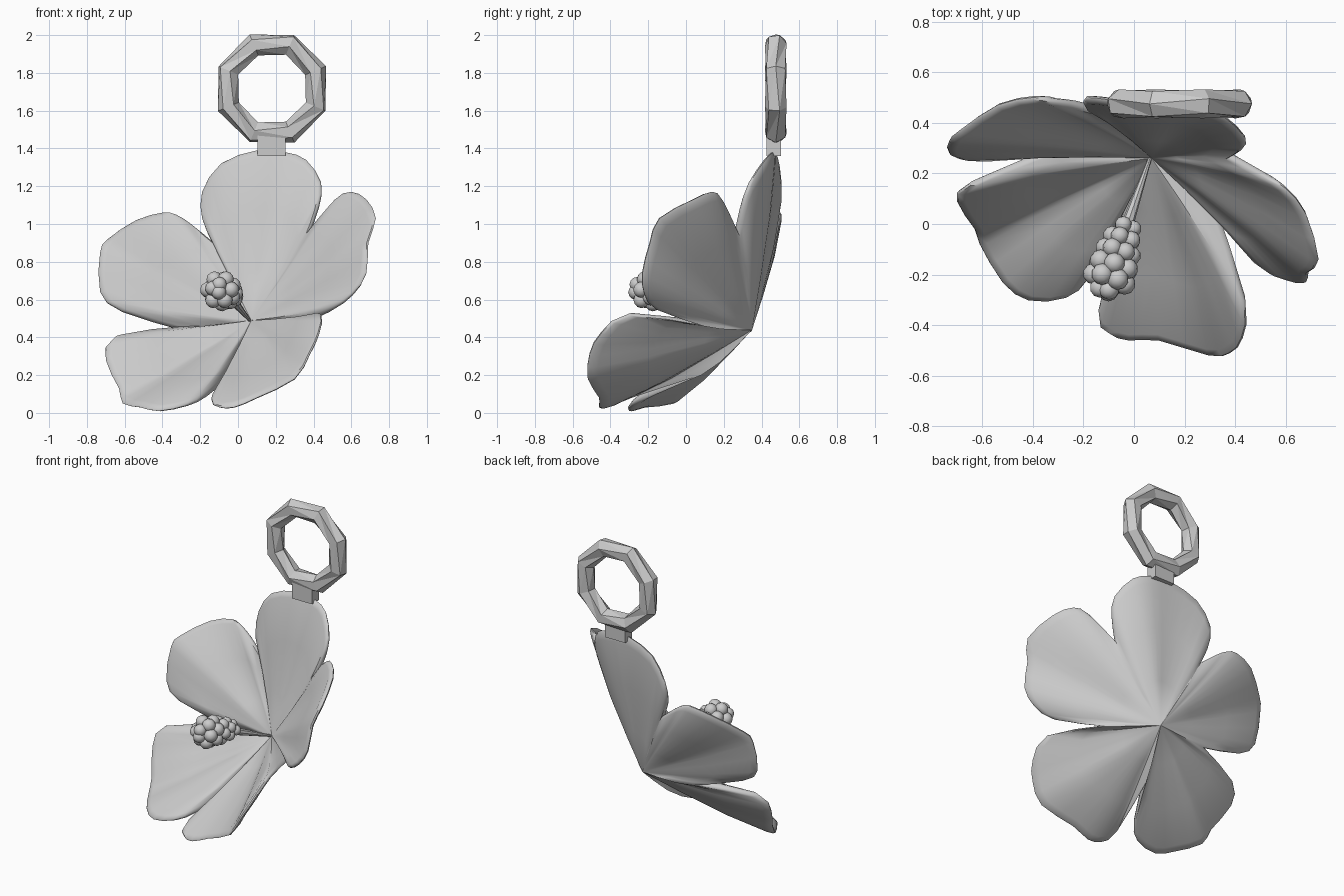
import bpy, bmesh, math
from mathutils import Vector, Matrix

if "Cube" in bpy.data.objects:
    bpy.data.objects.remove(bpy.data.objects["Cube"])

AXIS = Vector((-.26, -.77, .58)).normalized()      # direction the bloom faces


def add_object(name, bm, smooth=None):
    bmesh.ops.recalc_face_normals(bm, faces=bm.faces)
    me = bpy.data.meshes.new(name)
    bm.to_mesh(me)
    bm.free()
    ob = bpy.data.objects.new(name, me)
    bpy.context.collection.objects.link(ob)
    if smooth:
        me.shade_smooth()
        me.set_sharp_from_angle(angle=math.radians(smooth))
    return ob


# Petal outlines: each starts at the notch before the petal
petals = [
    [(-.14, .45, .91), (-.19, .47, 1.03), (-.19, .50, 1.17), (-.09, .49, 1.32), (.10, .47, 1.39),
     (.25, .46, 1.38), (.36, .42, 1.34), (.44, .34, 1.22), (.43, .30, 1.10)],
    [(.38, .27, .96), (.52, .19, 1.13), (.60, .14, 1.17), (.68, .04, 1.13), (.73, -.14, 1.03),
     (.69, -.19, .90), (.68, -.23, .74), (.61, -.22, .63), (.50, -.16, .55)],
    [(.32, .07, .47), (.44, -.30, .52), (.43, -.45, .42), (.38, -.51, .31), (.30, -.52, .18),
     (.10, -.46, .08), (-.02, -.46, .03), (-.10, -.43, .03), (-.14, -.34, .07)],
    [(-.04, .055, .20), (-.17, -.20, .09), (-.27, -.29, .04), (-.42, -.30, .01), (-.52, -.23, .03),
     (-.61, -.08, .05), (-.63, -.02, .13), (-.70, .09, .28), (-.65, .16, .40)],
    [(-.31, .30, .445), (-.62, .26, .54), (-.73, .28, .64), (-.73, .33, .85), (-.69, .37, .92),
     (-.54, .47, 1.02), (-.40, .50, 1.06), (-.33, .49, 1.05), (-.25, .48, 1.0)],
]


def smooth_outline(pts):
    """Rounded path through the points, ends kept sharp, last point left off."""
    p = [Vector(q) for q in pts]
    p = [p[0]] + p + [p[-1]]
    out = []
    for i in range(1, len(p) - 2):
        a, b, c, d = p[i - 1:i + 3]
        out += [b, (b + c) / 2 + (b + c - a - d) / 16]
    return out


rim = []
for i, petal in enumerate(petals):
    rim += smooth_outline(petal + [petals[(i + 1) % 5][0]])

# Flower: front and back shells meeting in a rounded rim
front, back = Vector((.07, .26, .49)), Vector((.08, .35, .44))
bm = bmesh.new()
tip_f, tip_b = bm.verts.new(front), bm.verts.new(back)
# (apex, fraction outward, offset along the axis)
layers = [(front, .3, -.005), (front, .65, .0), (front, .95, .018), (front, .99, .010),
          (back, .99, -.010), (back, .95, -.018), (back, .65, -.028), (back, .3, -.016)]
rings = [[bm.verts.new(a.lerp(p, t) + AXIS * o) for p in rim] for a, t, o in layers]
rings.insert(4, [bm.verts.new(p) for p in rim])
n = len(rim)
for i in range(n):
    j = (i + 1) % n
    bm.faces.new((tip_f, rings[0][i], rings[0][j]))
    bm.faces.new((tip_b, rings[-1][j], rings[-1][i]))
    for r, s in zip(rings, rings[1:]):
        bm.faces.new((r[i], s[i], s[j], r[j]))
add_object("flower_petals", bm, 50)


# Pistil stalk, widening towards the cluster
def frame(a, b):
    d = b - a
    return Matrix.Translation((a + b) / 2) @ d.to_track_quat('Z', 'Y').to_matrix().to_4x4(), d.length


base, start, end = front + Vector((0, .02, -.01)), Vector((-.03, -.01, .615)), Vector((-.107, -.245, .657))
bm = bmesh.new()
m, length = frame(base, start.lerp(end, .3))
bmesh.ops.create_cone(bm, cap_ends=True, segments=8, radius1=.006, radius2=.03, depth=length, matrix=m)
add_object("pistil_stalk", bm, 40)

# Pollen cluster: staggered rings of small balls
bm = bmesh.new()
m, length = frame(start, end)
for k, (t, rad, count, size) in enumerate([(0, .028, 3, .033), (.2, .043, 5, .036), (.42, .054, 6, .038),
                                          (.66, .064, 6, .042), (.88, .064, 6, .043), (1.06, .024, 3, .040)]):
    for i in range(count):
        a = math.tau * (i + .5 * (k % 2)) / count
        pos = m @ Vector((rad * math.cos(a), rad * math.sin(a), (t - .5) * length))
        bmesh.ops.create_icosphere(bm, subdivisions=2, radius=size, matrix=Matrix.Translation(pos))
add_object("pollen_cluster", bm, 40)

# Hanging ring: faceted octagon with a section twisted back and forth
bm = bmesh.new()
centre = Vector((.18, .475, 1.717))
loops = []
for i in range(8):
    a = math.tau * (i + .5) / 8
    loop = []
    for k in range(6):
        b = math.tau * (k + .35 * (i % 2)) / 6
        r = .25 + .060 * math.cos(b)
        loop.append(bm.verts.new(centre + Vector((r * math.cos(a), .058 * math.sin(b), r * math.sin(a)))))
    loops.append(loop)
for i in range(8):
    p, q = loops[i], loops[(i + 1) % 8]
    for k in range(6):
        l = (k + 1) % 6
        bm.faces.new((p[k], q[k], q[l]))
        bm.faces.new((p[k], q[l], p[l]))
add_object("hanging_ring", bm)

# Link between ring and top petal
bm = bmesh.new()
bmesh.ops.create_cube(bm, size=1, matrix=Matrix.Translation((.177, .465, 1.415)) @ Matrix.Diagonal((.15, .075, .11, 1)))
add_object("ring_link", bm)
